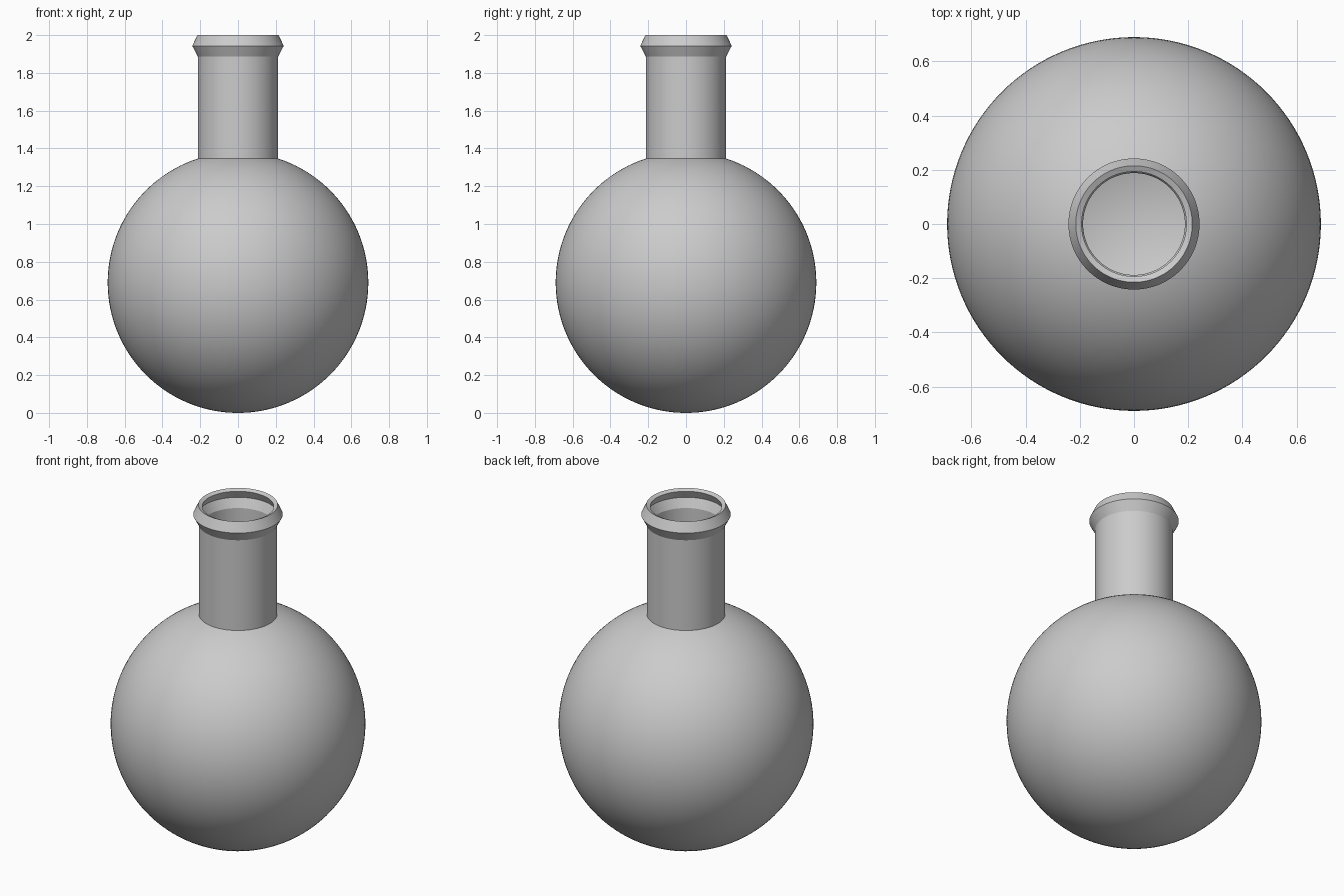
import bpy, bmesh
from math import sin, cos, pi, asin

if "Cube" in bpy.data.objects:
    bpy.data.objects.remove(bpy.data.objects["Cube"])

SEG = 128          # sides around the axis
R = 0.69           # bulb radius
NECK = 0.212       # neck radius
WALL = 0.024       # glass thickness

# Outer profile (radius, height): bulb arc, then neck and flared lip
STEPS = 56
end = pi - asin(NECK / R)
profile = [(R * sin(end * i / STEPS), R - R * cos(end * i / STEPS))
           for i in range(1, STEPS + 1)]
profile += [(NECK, 1.886), (0.242, 1.943), (0.215, 2.0)]

# Revolve the profile around z
bm = bmesh.new()
rings = [[bm.verts.new((r * cos(2 * pi * j / SEG), r * sin(2 * pi * j / SEG), z))
          for j in range(SEG)] for r, z in profile]
pole = bm.verts.new((0, 0, 0))
for j in range(SEG):
    k = (j + 1) % SEG
    bm.faces.new((pole, rings[0][k], rings[0][j]))
    for a, b in zip(rings, rings[1:]):
        bm.faces.new((a[j], a[k], b[k], b[j]))

mesh = bpy.data.meshes.new("round_flask")
bm.to_mesh(mesh)
bm.free()
flask = bpy.data.objects.new("round_flask", mesh)
bpy.context.collection.objects.link(flask)
bpy.context.view_layer.objects.active = flask
flask.select_set(True)

# Wall thickness, grown inward
shell = flask.modifiers.new("wall", 'SOLIDIFY')
shell.thickness = WALL
shell.offset = -1
shell.use_even_offset = True
bpy.ops.object.modifier_apply(modifier=shell.name)

# Smooth body with crisp lip and neck edges
bpy.ops.object.shade_smooth_by_angle(angle=0.35)
